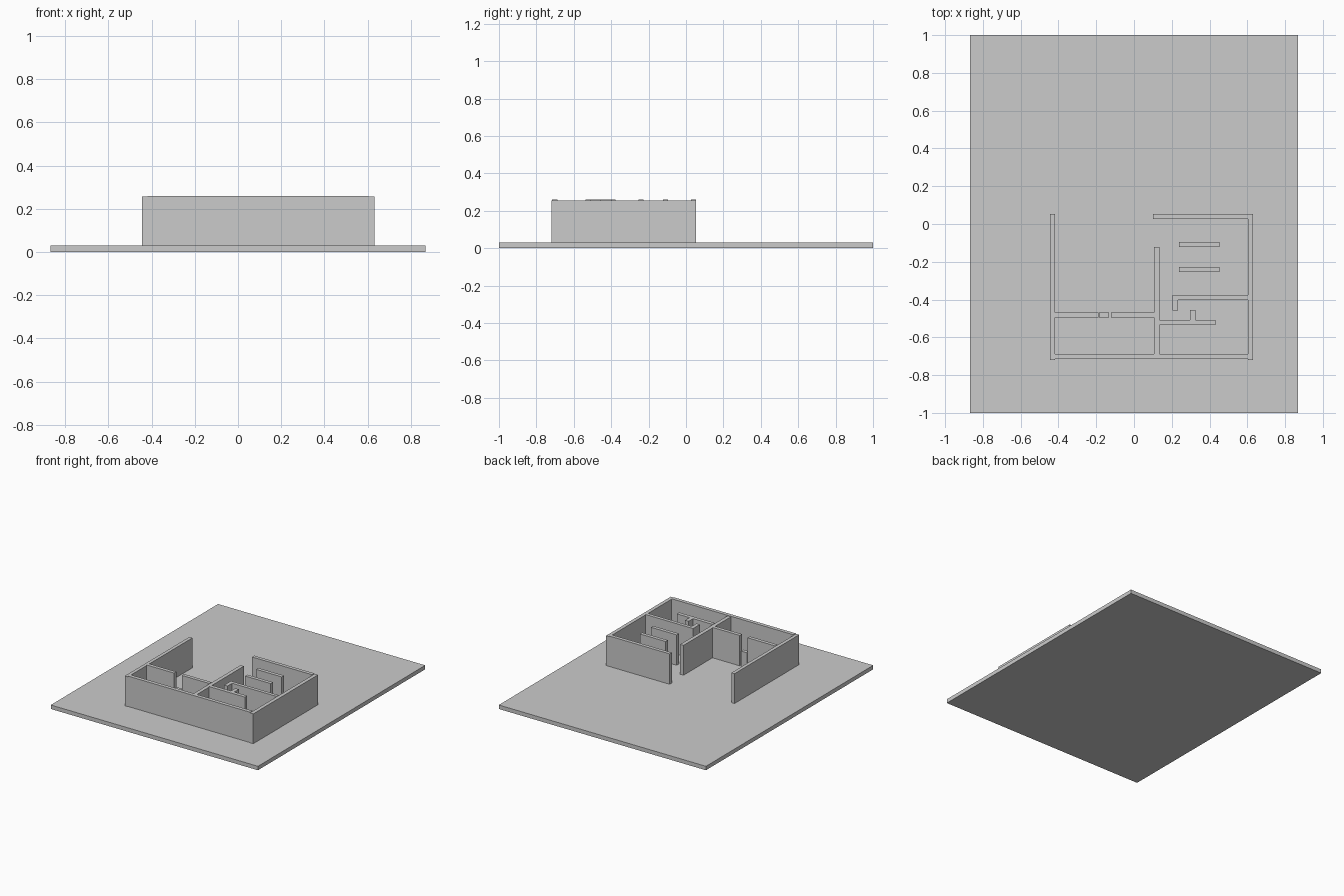
import bpy
import bmesh
from mathutils import Matrix

if "Cube" in bpy.data.objects:
    bpy.data.objects.remove(bpy.data.objects["Cube"])

FLOOR = 0.03    # top of the base slab
TOP = 0.26      # top of cross walls
SIDE = 0.256    # top of side and centre walls
LOW = 0.145     # top of the low block in the doorway


def box(name, x0, x1, y0, y1, z0=FLOOR, z1=TOP):
    bm = bmesh.new()
    bmesh.ops.create_cube(bm, size=1.0)
    bmesh.ops.scale(bm, vec=(x1 - x0, y1 - y0, z1 - z0), verts=bm.verts)
    bmesh.ops.translate(bm, vec=((x0 + x1) / 2, (y0 + y1) / 2, (z0 + z1) / 2), verts=bm.verts)
    mesh = bpy.data.meshes.new(name)
    bm.to_mesh(mesh)
    bm.free()
    ob = bpy.data.objects.new(name, mesh)
    bpy.context.collection.objects.link(ob)
    return ob


# Base slab
box("base_slab", -0.867, 0.867, -1, 1, 0, FLOOR)

# Long walls running front to back
box("left_wall", -0.444, -0.418, -0.719, 0.053, z1=SIDE)
box("right_wall", 0.603, 0.631, -0.719, 0.053, z1=SIDE)
box("centre_wall", 0.106, 0.134, -0.688, -0.122, z1=SIDE)

# Outer walls running left to right
box("front_wall_left", -0.418, 0.100, -0.716, -0.688)
box("front_wall_right", 0.100, 0.603, -0.716, -0.688)
box("back_wall", 0.100, 0.603, 0.026, 0.053)

# Left room divider with a low block in its doorway
box("left_divider_outer", -0.418, -0.188, -0.495, -0.468)
box("doorway_block", -0.184, -0.132, -0.495, -0.468, z1=LOW)
box("left_divider_inner", -0.122, 0.106, -0.495, -0.468)

# Right room dividers with their short returns
box("right_divider", 0.204, 0.603, -0.402, -0.376)
box("right_divider_return", 0.204, 0.232, -0.457, -0.402)
box("hall_divider", 0.134, 0.432, -0.536, -0.508)
box("hall_divider_return", 0.297, 0.326, -0.508, -0.455)

# Two free-standing partitions
for i, y in enumerate((-0.241, -0.109)):
    box(f"partition_{i + 1}", 0.238, 0.452, y - 0.0135, y + 0.0135)
